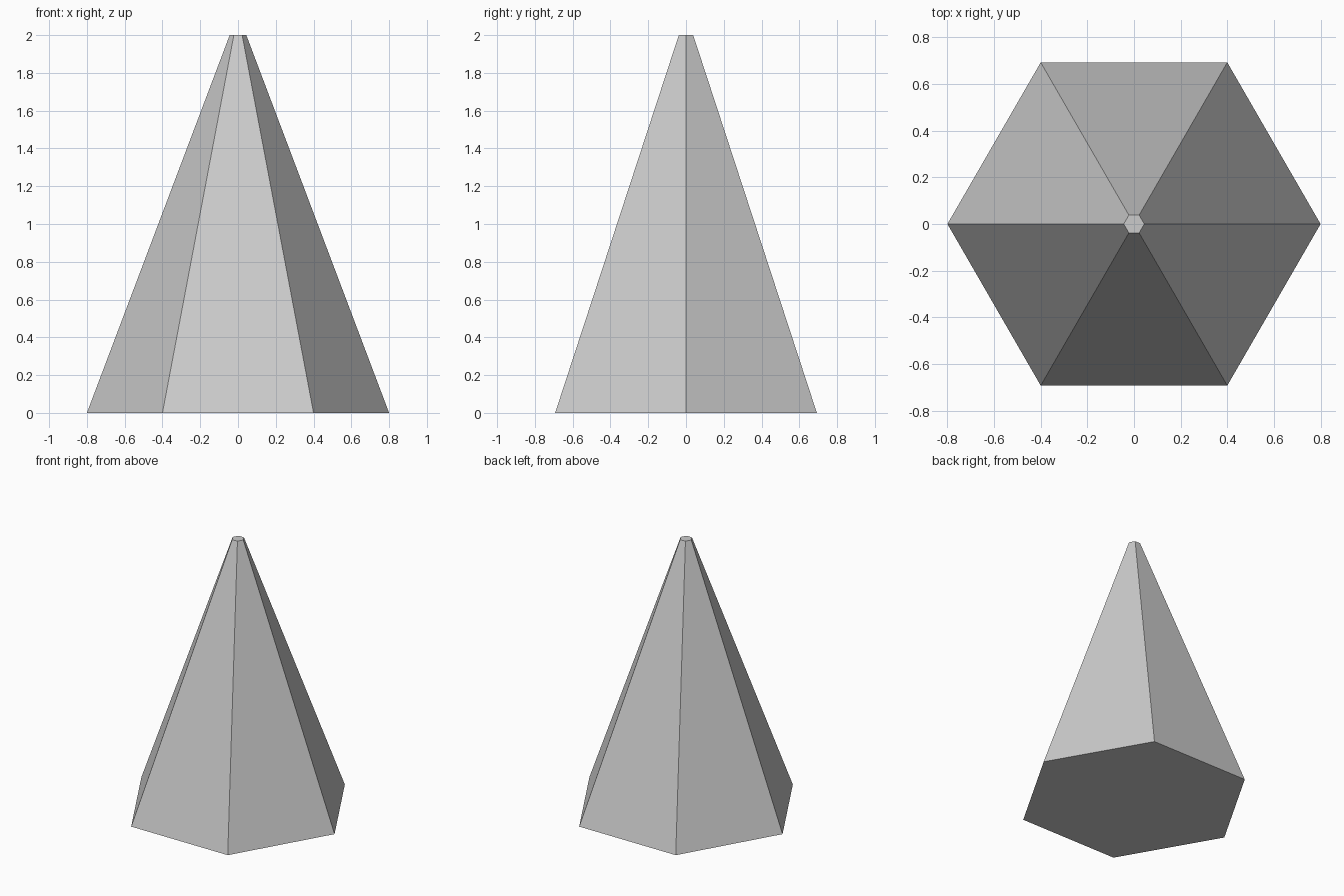
import bpy
import math

if "Cube" in bpy.data.objects:
    bpy.data.objects.remove(bpy.data.objects["Cube"])

# Tapered six-sided spire with a tiny flat tip, corners on the x axis
bpy.ops.mesh.primitive_cone_add(
    vertices=6, radius1=0.8, radius2=0.044, depth=2.0,
    end_fill_type='NGON', location=(0, 0, 1.0),
    rotation=(0, 0, math.radians(30)))
spire = bpy.context.object
spire.name = "hexagonal_spire"
bpy.ops.object.transform_apply(location=True, rotation=True, scale=True)
bpy.ops.object.shade_flat()
